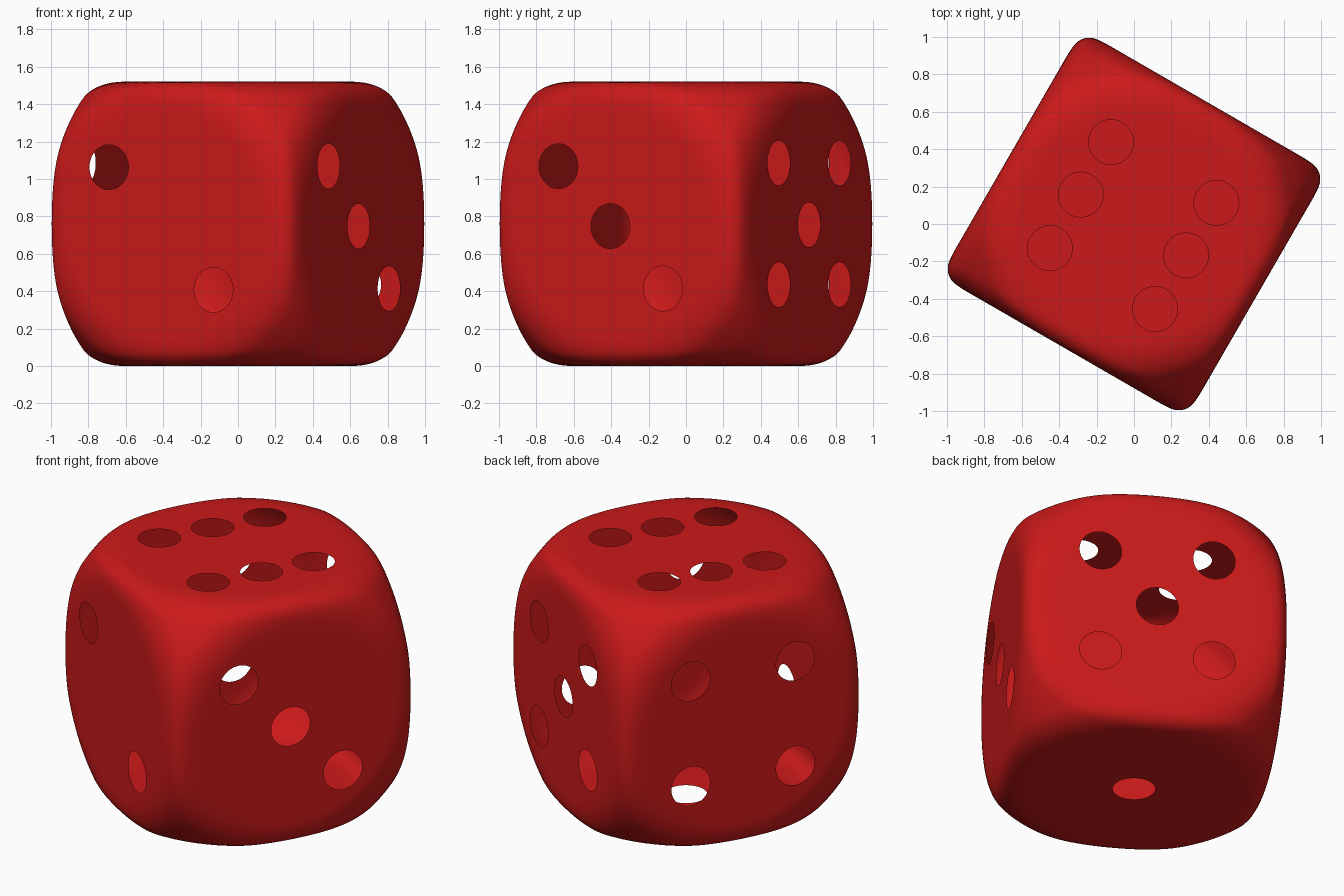
import bpy, bmesh, math
from mathutils import Vector, Matrix

if "Cube" in bpy.data.objects:
    bpy.data.objects.remove(bpy.data.objects["Cube"])

H = 0.76                 # half side
EDGE = 0.085             # edge rounding
BALL = 1.07              # sphere that trims the corners
BLEND = 0.1
PIP = 0.12
S = 0.325


def signed_distance(p):
    # rounded box blended with a sphere
    q = Vector([max(abs(c) - (H - EDGE), 0) for c in p])
    a, b = q.length - EDGE, p.length - BALL
    t = max(BLEND - abs(a - b), 0)
    return max(a, b) + t * t / (4 * BLEND)


def surface_point(d):
    d = d.normalized()
    lo, hi = 0.5, 1.4
    for _ in range(22):
        mid = (lo + hi) / 2
        if signed_distance(d * mid) < 0:
            lo = mid
        else:
            hi = mid
    return d * lo


# pip layouts: (normal, horizontal, vertical, positions)
X, Y, Z = Vector((1, 0, 0)), Vector((0, 1, 0)), Vector((0, 0, 1))
square = [(u, v) for u in (-S, S) for v in (-S, S)]
faces = [
    (-Z, X, Y, [(0, 0)]),
    (-Y, X, Z, [(-0.358, 0.303), (0.288, -0.353)]),
    (X, Y, Z, [(-0.349, 0.308), (-0.028, -0.012), (0.297, -0.346)]),
    (-X, Y, Z, square),
    (Y, X, Z, square + [(0, -0.005)]),
    (Z, X, Y, [(u, v) for u in (-S, S) for v in (0.318, -0.006, -0.337)]),
]
pips = [(n, a * u + b * v) for n, a, b, spots in faces for u, v in spots]


def add_object(name, bm):
    mesh = bpy.data.meshes.new(name)
    bm.to_mesh(mesh)
    bm.free()
    obj = bpy.data.objects.new(name, mesh)
    bpy.context.collection.objects.link(obj)
    return obj


# die body
bm = bmesh.new()
bmesh.ops.create_cube(bm, size=2)
bmesh.ops.subdivide_edges(bm, edges=bm.edges[:], cuts=51, use_grid_fill=True)
for v in bm.verts:
    v.co = surface_point(v.co)
die = add_object("die_shell", bm)

# pip cutters
bm = bmesh.new()
for n, spot in pips:
    turn = n.to_track_quat('Z', 'Y').to_matrix().to_4x4()
    bmesh.ops.create_cone(bm, cap_ends=True, segments=48, radius1=PIP, radius2=PIP,
                          depth=0.2, matrix=Matrix.Translation(spot + n * H) @ turn)
cutter = add_object("pip_cutter", bm)
cutter.hide_render = True

mod = die.modifiers.new("pips", 'BOOLEAN')
mod.operation, mod.solver, mod.object = 'DIFFERENCE', 'EXACT', cutter
bpy.context.view_layer.objects.active = die
die.select_set(True)
bpy.ops.object.modifier_apply(modifier=mod.name)
bpy.data.objects.remove(cutter)

# open the pits so the thin shell is hollow
bm = bmesh.new()
bm.from_mesh(die.data)


def in_pit(c):
    for n, spot in pips:
        depth = c.dot(n)
        if H - 0.12 < depth < H - 0.01 and (c - n * depth - spot).length < PIP + 0.001:
            return True
    return False


pit = [f for f in bm.faces if in_pit(f.calc_center_median())]
bmesh.ops.delete(bm, geom=pit, context='FACES')
# turn the die and stand it on the ground
bm.transform(Matrix.Translation((0, 0, H)) @ Matrix.Rotation(math.radians(-30), 4, 'Z'))
bm.to_mesh(die.data)
bm.free()

bpy.ops.object.shade_smooth_by_angle(angle=math.radians(40))
red = bpy.data.materials.new("red")
red.diffuse_color = (0.6, 0.01, 0.01, 1)
red.use_nodes = True
red.node_tree.nodes["Principled BSDF"].inputs["Base Color"].default_value = red.diffuse_color
die.data.materials.clear()
die.data.materials.append(red)
